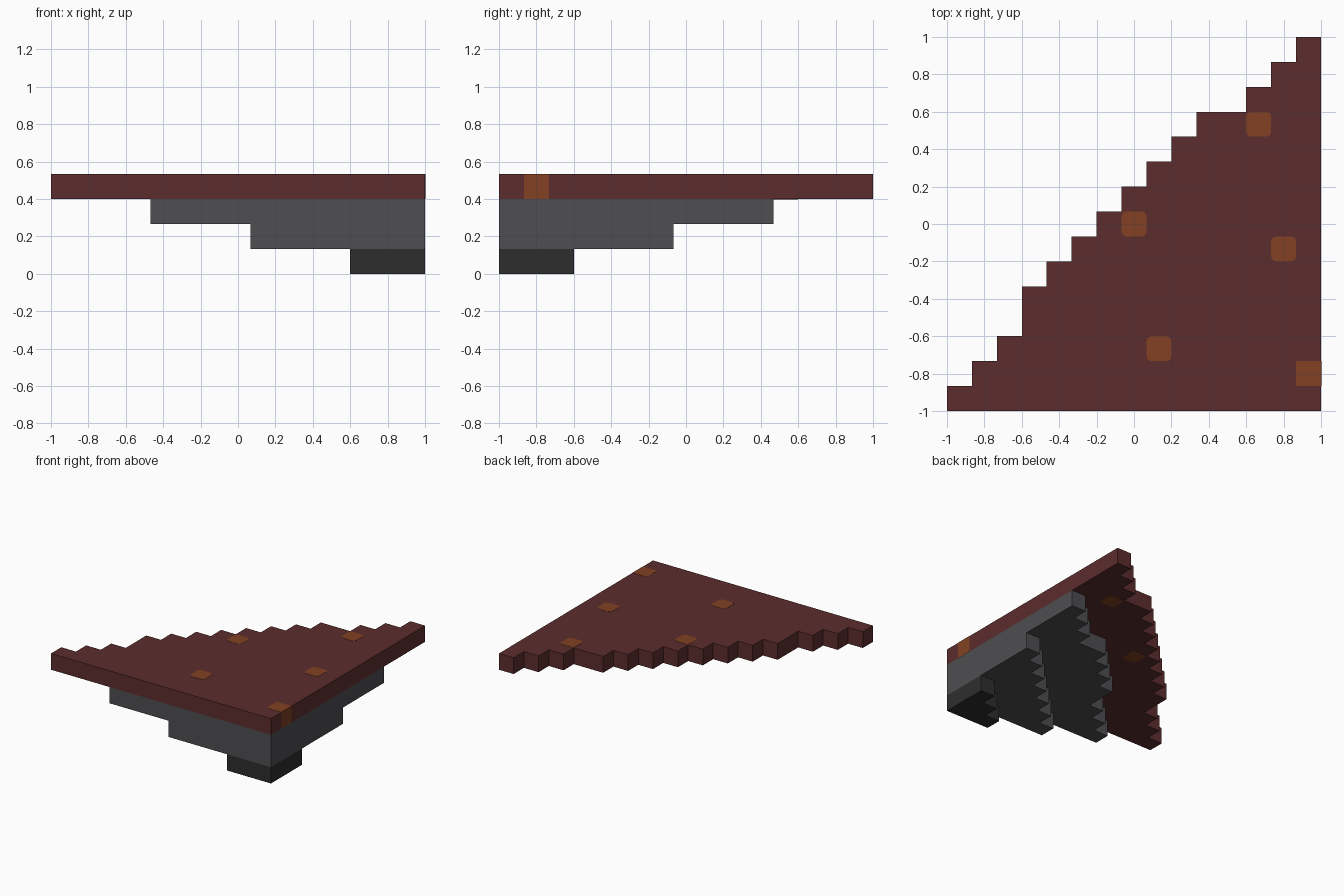
import bpy
import bmesh

CELL = 2 / 15

cube = bpy.data.objects.get("Cube")
if cube:
    bpy.data.objects.remove(cube, do_unlink=True)


def material(name, rgb):
    mat = bpy.data.materials.new(name)
    mat.use_nodes = True
    mat.diffuse_color = (*rgb, 1)
    mat.node_tree.nodes["Principled BSDF"].inputs["Base Color"].default_value = (*rgb, 1)
    return mat


dark_red = material("dark red", (0.107, 0.026, 0.027))
rust = material("rust orange", (0.223, 0.053, 0.016))
grey = material("stone grey", (0.077, 0.076, 0.083))
charcoal = material("charcoal", (0.027, 0.027, 0.027))


def add_object(name, bm, mat):
    bmesh.ops.recalc_face_normals(bm, faces=bm.faces[:])
    mesh = bpy.data.meshes.new(name)
    bm.to_mesh(mesh)
    bm.free()
    mesh.materials.append(mat)
    obj = bpy.data.objects.new(name, mesh)
    bpy.context.collection.objects.link(obj)
    return obj


def row_length(size, row):
    """Cells in one row; the middle of the long diagonal steps out by one."""
    bulge = row >= 4 and size - row >= 4
    return size - row + bulge


def stepped_slab(name, size, level, mat):
    """Triangular slab with a staircase edge, one cell thick."""
    points = [(0, 0)]
    for row in range(size):
        length = row_length(size, row)
        for point in ((length, row), (length, row + 1)):
            if point == points[-1]:
                continue
            # Merge straight runs along the staircase
            if len(points) > 1 and points[-1][0] == points[-2][0] == point[0]:
                points.pop()
            points.append(point)
    points.append((0, size))
    bm = bmesh.new()
    verts = [bm.verts.new((1 - u * CELL, v * CELL - 1, level * CELL)) for u, v in points]
    base = bm.faces.new(verts)
    extruded = bmesh.ops.extrude_face_region(bm, geom=[base], use_keep_orig=True)
    top = [g for g in extruded["geom"] if isinstance(g, bmesh.types.BMVert)]
    bmesh.ops.translate(bm, vec=(0, 0, CELL), verts=top)
    return add_object(name, bm, mat)


def plate(name, centre, size, rounded):
    """Thin painted patch, with softened corners if rounded."""
    bm = bmesh.new()
    bmesh.ops.create_cube(bm, size=1)
    bmesh.ops.scale(bm, vec=size, verts=bm.verts[:])
    if rounded:
        upright = [e for e in bm.edges
                   if abs(e.verts[0].co.z - e.verts[1].co.z) > size[2] / 2]
        bmesh.ops.bevel(bm, geom=upright, offset=0.025, segments=2,
                        profile=0.5, affect="EDGES")
    bmesh.ops.translate(bm, vec=centre, verts=bm.verts[:])
    return add_object(name, bm, rust)


# Stacked slabs, widening upwards from the corner
stepped_slab("bottom_step", 3, 0, charcoal)
stepped_slab("lower_step", 7, 1, grey)
stepped_slab("upper_step", 11, 2, grey)
stepped_slab("top_slab", 15, 3, dark_red)

# Rust patches on the top, and below where the slab overhangs
THIN = 0.003
patches = [(2, 11), (7, 7), (1, 6), (6, 2), (0, 1)]
for number, (u, v) in enumerate(patches, 1):
    x, y = 1 - (u + 0.5) * CELL, (v + 0.5) * CELL - 1
    at_edge = u == 0
    size = (CELL, CELL, THIN)
    plate(f"top_patch_{number}", (x, y, 4 * CELL), size, not at_edge)
    if v >= row_length(11, 0) or u >= row_length(11, v):
        plate(f"under_patch_{number}", (x, y, 3 * CELL), size, True)
    if at_edge:
        plate("side_patch", (1, y, 3.5 * CELL), (THIN, CELL, CELL), False)
